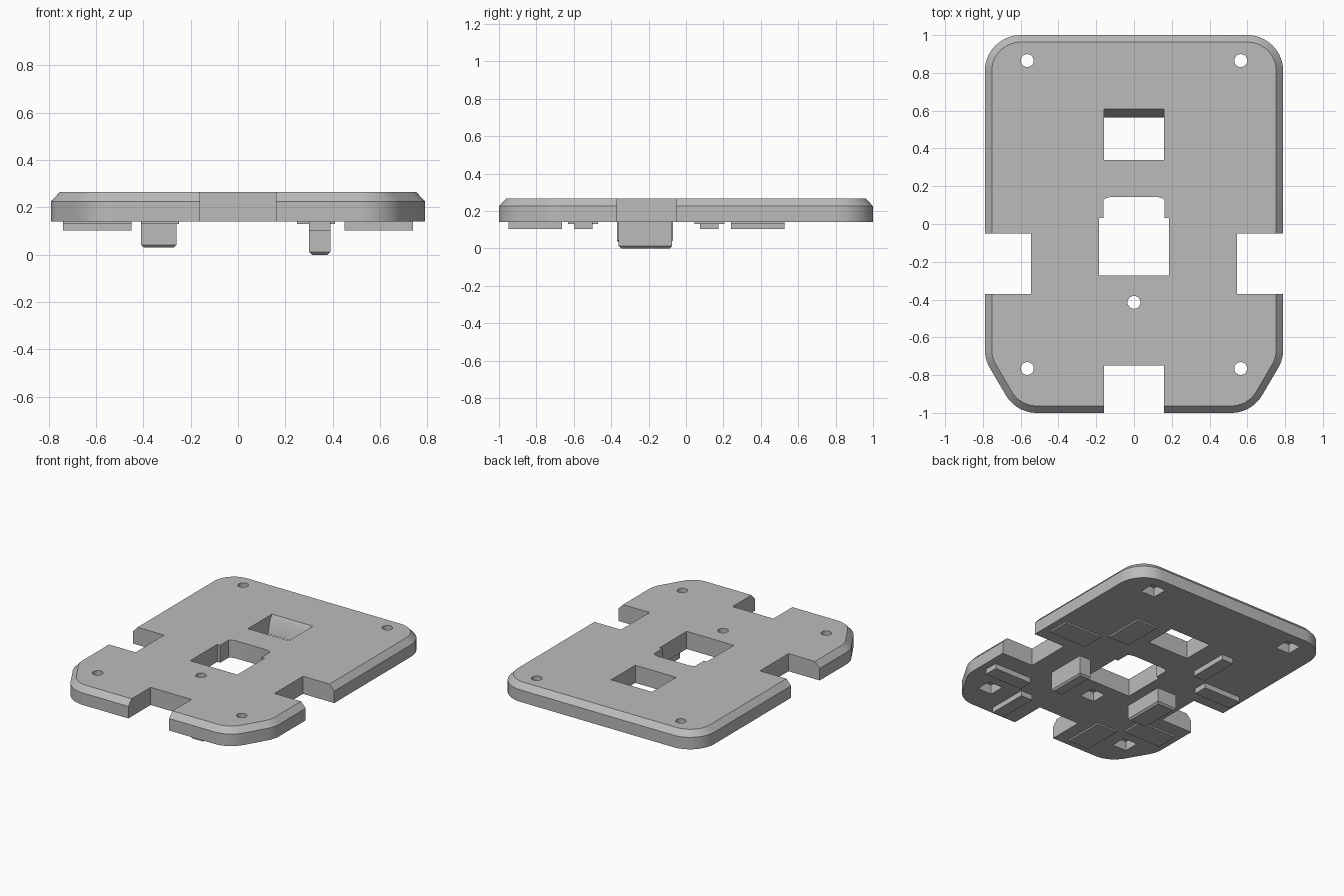
import bpy, bmesh
from math import sin, cos, radians

cube = bpy.data.objects.get("Cube")
if cube:
    bpy.data.objects.remove(cube, do_unlink=True)

grey = bpy.data.materials.new("plain_grey")
grey.use_nodes = True
COLOR = (0.5, 0.5, 0.5, 1)
grey.diffuse_color = COLOR
grey.node_tree.nodes["Principled BSDF"].inputs["Base Color"].default_value = COLOR

BOTTOM, SHOULDER, TOP = 0.14, 0.225, 0.265


def make(name, rings):
    """Solid made by bridging closed rings of equal length and capping the ends."""
    bm = bmesh.new()
    loops = [[bm.verts.new(p) for p in ring] for ring in rings]
    n = len(loops[0])
    for a, b in zip(loops, loops[1:]):
        for i in range(n):
            j = (i + 1) % n
            bm.faces.new((a[i], a[j], b[j], b[i]))
    bm.faces.new(loops[0])
    bm.faces.new(loops[-1])
    bmesh.ops.recalc_face_normals(bm, faces=bm.faces)
    mesh = bpy.data.meshes.new(name)
    bm.to_mesh(mesh)
    bm.free()
    obj = bpy.data.objects.new(name, mesh)
    bpy.context.collection.objects.link(obj)
    mesh.materials.append(grey)
    return obj


def prism(name, points, z0, z1):
    return make(name, [[(x, y, z) for x, y in points] for z in (z0, z1)])


def rect(x0, x1, y0, y1):
    return [(x0, y0), (x1, y0), (x1, y1), (x0, y1)]


def circle(x, y, r, n=32):
    return [(x + r * cos(radians(360 * i / n)), y + r * sin(radians(360 * i / n))) for i in range(n)]


# Plate outline: arcs around fixed centres, so a smaller radius insets it
def outline(r, z):
    half = []
    for cx, cy, a0, a1, n in ((0.515, -0.81, -90, -30, 10), (0.60, -0.665, -30, 0, 5),
                              (0.60, 0.81, 0, 90, 14)):
        for i in range(n + 1):
            a = radians(a0 + (a1 - a0) * i / n)
            half.append((cx + r * cos(a), cy + r * sin(a), z))
    return half + [(-x, y, z) for x, y, z in reversed(half)]


plate = make("base_plate", [outline(0.19, BOTTOM), outline(0.19, SHOULDER), outline(0.153, TOP)])


def cut(cutter):
    cutter.hide_render = True
    mod = plate.modifiers.new("cut", 'BOOLEAN')
    mod.operation, mod.solver, mod.object = 'DIFFERENCE', 'EXACT', cutter
    bpy.context.view_layer.objects.active = plate
    bpy.ops.object.modifier_apply(modifier=mod.name)
    bpy.data.objects.remove(cutter, do_unlink=True)


# Edge notches
for s in (-1, 1):
    cut(prism("side_notch", rect(*sorted((s * 0.545, s)), -0.37, -0.05), 0, 0.5))
cut(prism("front_notch", rect(-0.16, 0.16, -1.2, -0.75), 0, 0.5))

# Centre opening, stepped and with softened rear corners
right = [(0.185, -0.272), (0.185, 0.032), (0.162, 0.032), (0.162, 0.125), (0.15, 0.136), (0.12, 0.144)]
cut(prism("centre_opening", right + [(-x, y) for x, y in reversed(right)], 0, 0.5))

# Rear window with a sloped back wall
window = [(0.34, 0.1), (0.34, 0.3), (0.61, 0.3), (0.61, TOP), (0.585, SHOULDER), (0.565, BOTTOM), (0.565, 0.1)]
cut(make("rear_window", [[(x, y, z) for y, z in window] for x in (-0.16, 0.16)]))

# Screw holes with square pockets underneath
screws = [(s * 0.565, y) for s in (-1, 1) for y in (0.865, -0.765)] + [(0, -0.415)]
for x, y in screws:
    cut(prism("screw_hole", circle(x, y, 0.034), 0, 0.5))
    cut(prism("nut_pocket", rect(x - 0.055, x + 0.055, y - 0.055, y + 0.055), 0, 0.205))


# Underside pegs: blocks with a small chamfer at the lower end
def peg(name, x0, x1, y0, y1, low, c):
    levels = ((low, c), (low + c, 0), (BOTTOM, 0))
    return make(name, [[(x, y, z) for x, y in rect(x0 + k, x1 - k, y0 + k, y1 - k)] for z, k in levels])


peg("left_peg", 0.30, 0.39, -0.36, -0.075, 0, 0.012)
peg("right_peg", -0.41, -0.26, -0.37, -0.07, 0.03, 0.012)

# Low pads and thin plates sit in opposite quadrants
for label, s, y_wide, y_long in (("front", 1, -0.55, -0.805), ("rear", -1, 0.125, 0.383)):
    prism(label + "_wide_pad", rect(*sorted((s * 0.45, s * 0.74)), y_wide - 0.05, y_wide + 0.05), 0.103, BOTTOM)
    prism(label + "_long_pad", rect(*sorted((s * 0.30, s * 0.39)), y_long - 0.143, y_long + 0.143), 0.103, BOTTOM)
    t = -s
    prism(label + "_wide_plate", rect(*sorted((t * 0.45, t * 0.74)), y_wide - 0.08, y_wide + 0.08), 0.129, BOTTOM)
    prism(label + "_long_plate", rect(*sorted((t * 0.25, t * 0.41)), y_long - 0.143, y_long + 0.143), 0.129, BOTTOM)

# Smooth the rounded corners and hole walls
bpy.ops.object.select_all(action='DESELECT')
plate.select_set(True)
bpy.context.view_layer.objects.active = plate
bpy.ops.object.shade_smooth_by_angle(angle=radians(20))
